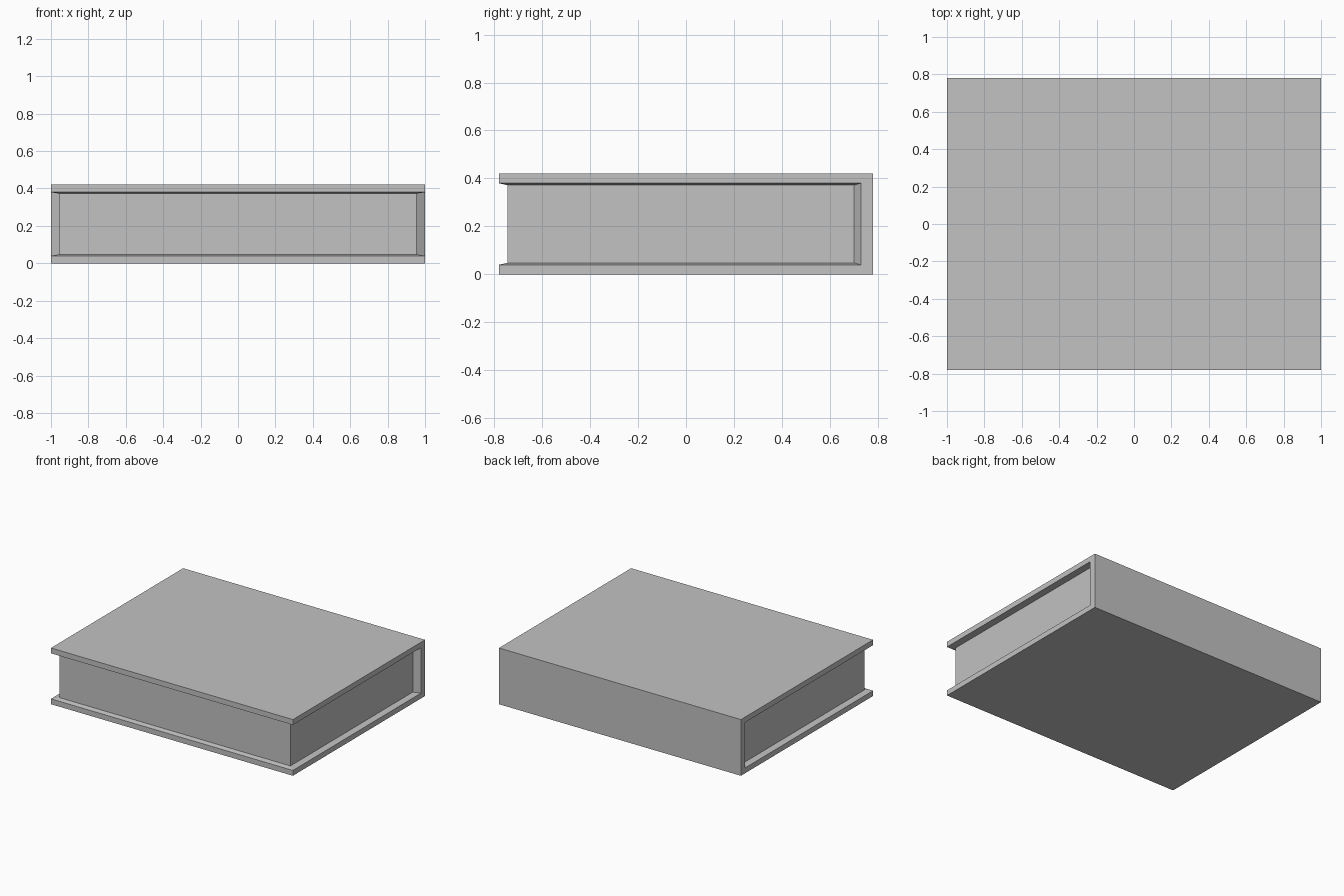
import bpy
import bmesh

cube = bpy.data.objects.get("Cube")
if cube:
    bpy.data.objects.remove(cube, do_unlink=True)

HEIGHT = 0.42

grey = bpy.data.materials.new("plain grey")
grey.use_nodes = True
colour = (0.54, 0.54, 0.54, 1)
grey.diffuse_color = colour
grey.node_tree.nodes["Principled BSDF"].inputs["Base Color"].default_value = colour


def finish(name, bm):
    bmesh.ops.recalc_face_normals(bm, faces=bm.faces)
    mesh = bpy.data.meshes.new(name)
    bm.to_mesh(mesh)
    bm.free()
    mesh.materials.append(grey)
    obj = bpy.data.objects.new(name, mesh)
    bpy.context.collection.objects.link(obj)


def ring(bm, half_x, front, back, z):
    """Rectangle corners: front right, front left, back left, back right."""
    corners = ((-half_x, front), (half_x, front), (half_x, back), (-half_x, back))
    return [bm.verts.new((x, y, z)) for x, y in corners]


def board_rings(bm, half_x, front, back, inset):
    """The same rectangle on the lower and the upper board."""
    return [ring(bm, half_x, front, back, z) for z in (inset, HEIGHT - inset)]


# Cover: two boards and a spine, with edges sloping in towards the pages
bm = bmesh.new()
outer = board_rings(bm, 1.0, -0.78, 0.78, 0)
rim = board_rings(bm, 1.0, -0.78, 0.73, 0.04)
inner = board_rings(bm, 0.955, -0.745, 0.70, 0.048)

for o, r, i in zip(outer, rim, inner):
    bm.faces.new(o)
    bm.faces.new(i)
    # board edges and lips on the three open sides
    for a, b in ((0, 1), (1, 2), (3, 0)):
        bm.faces.new((o[a], o[b], r[b], r[a]))
        bm.faces.new((r[a], r[b], i[b], i[a]))

# spine ends and the slopes beside the pages
for k in (2, 3):
    for p, q in ((outer, rim), (rim, inner)):
        bm.faces.new((p[0][k], p[1][k], q[1][k], q[0][k]))

# outside and inside of the spine
for loop in (outer, inner):
    bm.faces.new((loop[0][2], loop[0][3], loop[1][3], loop[1][2]))
finish("cover", bm)

# Page block, bedded slightly into the cover
bm = bmesh.new()
low, high = board_rings(bm, 0.955, -0.745, 0.72, 0.03)
bm.faces.new(low)
bm.faces.new(high)
for a in range(4):
    b = (a + 1) % 4
    bm.faces.new((low[a], low[b], high[b], high[a]))
finish("page_block", bm)
